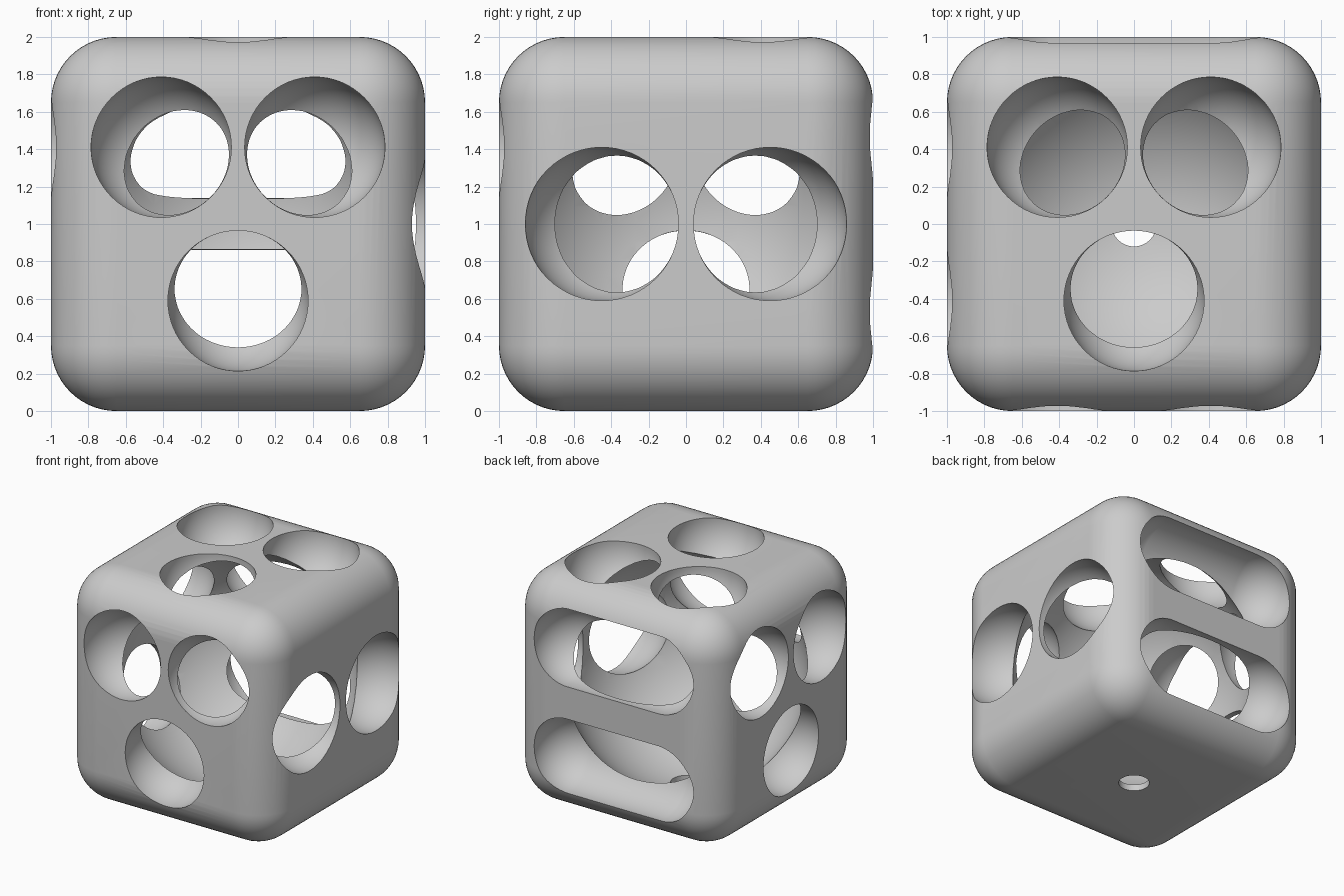
import bpy, bmesh
from mathutils import Vector, Matrix

old = bpy.data.objects.get("Cube")
if old:
    bpy.data.objects.remove(old, do_unlink=True)

CENTRE = Vector((0, 0, 1))
cutters = []

grey = bpy.data.materials.new("plain_grey")
grey.use_nodes = True
grey.diffuse_color = (0.6, 0.6, 0.6, 1)
grey.node_tree.nodes["Principled BSDF"].inputs["Base Color"].default_value = grey.diffuse_color


def make_object(name, bm):
    mesh = bpy.data.meshes.new(name)
    bm.to_mesh(mesh)
    bm.free()
    obj = bpy.data.objects.new(name, mesh)
    bpy.context.scene.collection.objects.link(obj)
    mesh.materials.append(grey)
    return obj


def ball(name, offset, radius, stretch=0):
    """Ball cutter; stretch pulls its halves apart along x into a capsule."""
    bm = bmesh.new()
    bmesh.ops.create_uvsphere(bm, u_segments=64, v_segments=32, radius=radius)
    for v in bm.verts:
        if abs(v.co.x) > 1e-4:
            v.co.x += stretch if v.co.x > 0 else -stretch
    bm.transform(Matrix.Translation(CENTRE + Vector(offset)))
    cutters.append(make_object(name, bm))


# Rounded cube body
bm = bmesh.new()
bmesh.ops.create_cube(bm, size=2)
bmesh.ops.bevel(bm, geom=bm.edges[:], offset=0.35, segments=14, profile=0.5,
                affect='EDGES', clamp_overlap=False)
bm.transform(Matrix.Translation(CENTRE))
body = make_object("hollow_rounded_cube", bm)

# Round inner cavity, leaving a thin wall at the face centres
ball("cavity_cutter", (0, 0, 0), 0.955)

# Three round holes on the front, top and right faces
for u, v in ((-0.41, 0.41), (0.41, 0.41), (0, -0.41)):
    depth, radius = 0.97, 0.376
    ball("front_hole_cutter", (u, -depth, v), radius)
    ball("top_hole_cutter", (u, v, depth), radius)
    ball("right_hole_cutter", (-depth, u, v), radius)

# Two larger holes on the left face, two long slots on the back
for side in (-1, 1):
    ball("left_hole_cutter", (0.97, side * 0.45, 0), 0.411)
    ball("back_slot_cutter", (0, 0.95, side * 0.465), 0.33, 0.43)

# Small drain hole in the bottom
bm = bmesh.new()
bmesh.ops.create_cone(bm, cap_ends=True, segments=48, radius1=0.12, radius2=0.12, depth=0.8)
cutters.append(make_object("drain_cutter", bm))

# Cut everything out of the body
bpy.ops.object.select_all(action='DESELECT')
bpy.context.view_layer.objects.active = body
body.select_set(True)
for cutter in cutters:
    cutter.hide_render = True
    mod = body.modifiers.new("cut", 'BOOLEAN')
    mod.operation = 'DIFFERENCE'
    mod.solver = 'EXACT'
    mod.object = cutter
    bpy.ops.object.modifier_apply(modifier=mod.name)
for cutter in cutters:
    bpy.data.objects.remove(cutter, do_unlink=True)

bpy.ops.object.shade_smooth_by_angle(angle=0.5)
